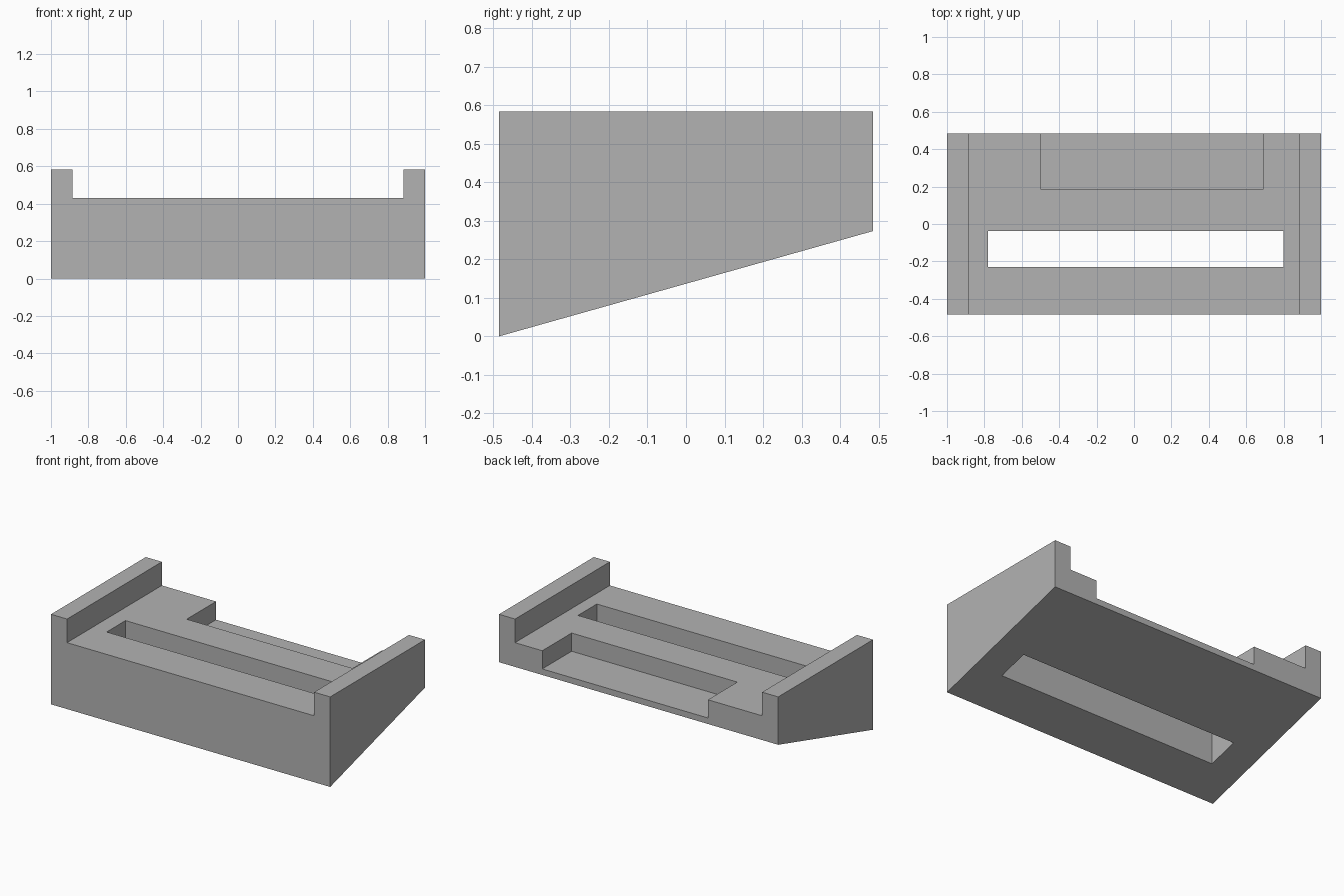
import bpy
import bmesh

cube = bpy.data.objects.get("Cube")
if cube:
    bpy.data.objects.remove(cube, do_unlink=True)

HALF_Y = 0.485
TOP, LEDGE, RECESS, BACK = 0.583, 0.43, 0.312, 0.273

grey = bpy.data.materials.new("plain_grey")
grey.use_nodes = True
colour = (0.45, 0.45, 0.45, 1)
grey.diffuse_color = colour
grey.node_tree.nodes["Principled BSDF"].inputs["Base Color"].default_value = colour


def prism(name, profile, x0, x1):
    """Extrude a (y, z) profile from x0 to x1."""
    bm = bmesh.new()
    face = bm.faces.new([bm.verts.new((x0, y, z)) for y, z in profile])
    side = bmesh.ops.extrude_face_region(bm, geom=[face])["geom"]
    moved = [v for v in side if isinstance(v, bmesh.types.BMVert)]
    bmesh.ops.translate(bm, verts=moved, vec=(x1 - x0, 0, 0))
    bmesh.ops.recalc_face_normals(bm, faces=bm.faces)
    mesh = bpy.data.meshes.new(name)
    bm.to_mesh(mesh)
    bm.free()
    mesh.materials.append(grey)
    obj = bpy.data.objects.new(name, mesh)
    bpy.context.collection.objects.link(obj)
    return obj


def cut(target, name, x0, x1, y0, y1, z0, z1):
    """Remove a box from the target with a hidden cutter."""
    cutter = prism(name, [(y0, z0), (y1, z0), (y1, z1), (y0, z1)], x0, x1)
    cutter.hide_render = True
    cutter.hide_set(True)
    mod = target.modifiers.new(name, "BOOLEAN")
    mod.operation = "DIFFERENCE"
    mod.solver = "EXACT"
    mod.object = cutter


# Wedge block with a sloping underside
body = prism("wedge_bracket", [(-HALF_Y, 0), (HALF_Y, BACK), (HALF_Y, TOP), (-HALF_Y, TOP)], -1, 1)

# Channel between the two end lips
cut(body, "channel_cutter", -0.885, 0.885, -1, 1, LEDGE, 1)
# Long slot right through the block
cut(body, "slot_cutter", -0.78, 0.80, -0.23, -0.037, -1, 0.9)
# Flat recess open to the back
cut(body, "recess_cutter", -0.497, 0.69, 0.185, 1.1, RECESS, 0.8)

# Bake the cuts and drop the cutters
bpy.context.view_layer.update()
graph = bpy.context.evaluated_depsgraph_get()
baked = bpy.data.meshes.new_from_object(body.evaluated_get(graph))
cutters = [m.object for m in body.modifiers]
body.modifiers.clear()
body.data = baked
for cutter in cutters:
    bpy.data.objects.remove(cutter, do_unlink=True)
